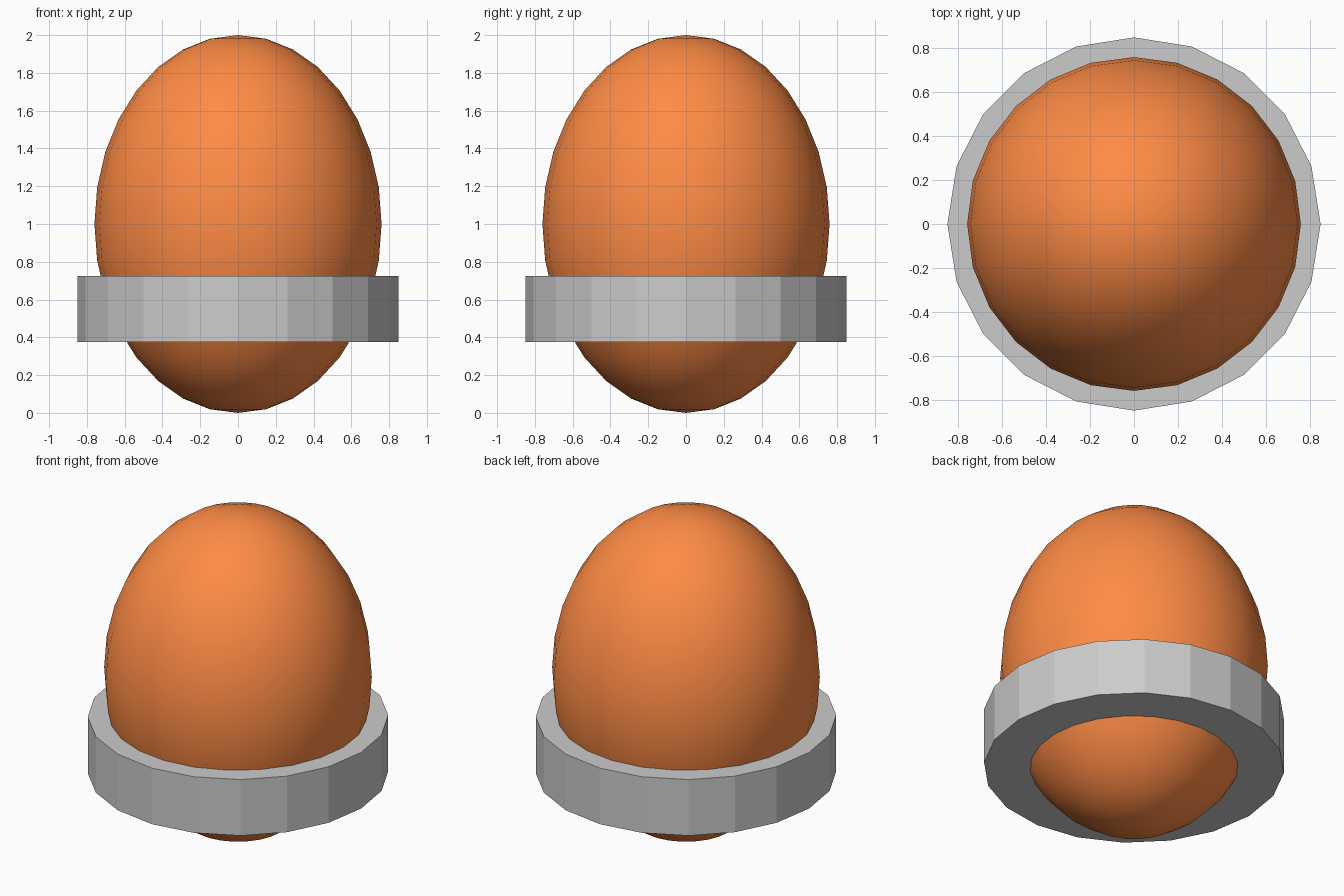
import bpy

if "Cube" in bpy.data.objects:
    bpy.data.objects.remove(bpy.data.objects["Cube"])

# Egg-shaped body: smooth stretched sphere
bpy.ops.mesh.primitive_uv_sphere_add(segments=24, ring_count=16, radius=1, location=(0, 0, 1))
body = bpy.context.object
body.name = "egg_body"
body.scale = (0.76, 0.76, 1.0)
bpy.ops.object.transform_apply(location=False, rotation=False, scale=True)
bpy.ops.object.shade_smooth()

mat = bpy.data.materials.new("orange_red")
mat.diffuse_color = (1.0, 0.26, 0.06, 1)
mat.use_nodes = True
mat.node_tree.nodes["Principled BSDF"].inputs["Base Color"].default_value = mat.diffuse_color
body.data.materials.append(mat)

# Collar: flat-faced 20-sided disc around the lower body
bpy.ops.mesh.primitive_cylinder_add(vertices=20, radius=0.85, depth=0.35, location=(0, 0, 0.55))
collar = bpy.context.object
collar.name = "collar"
bpy.ops.object.shade_flat()
